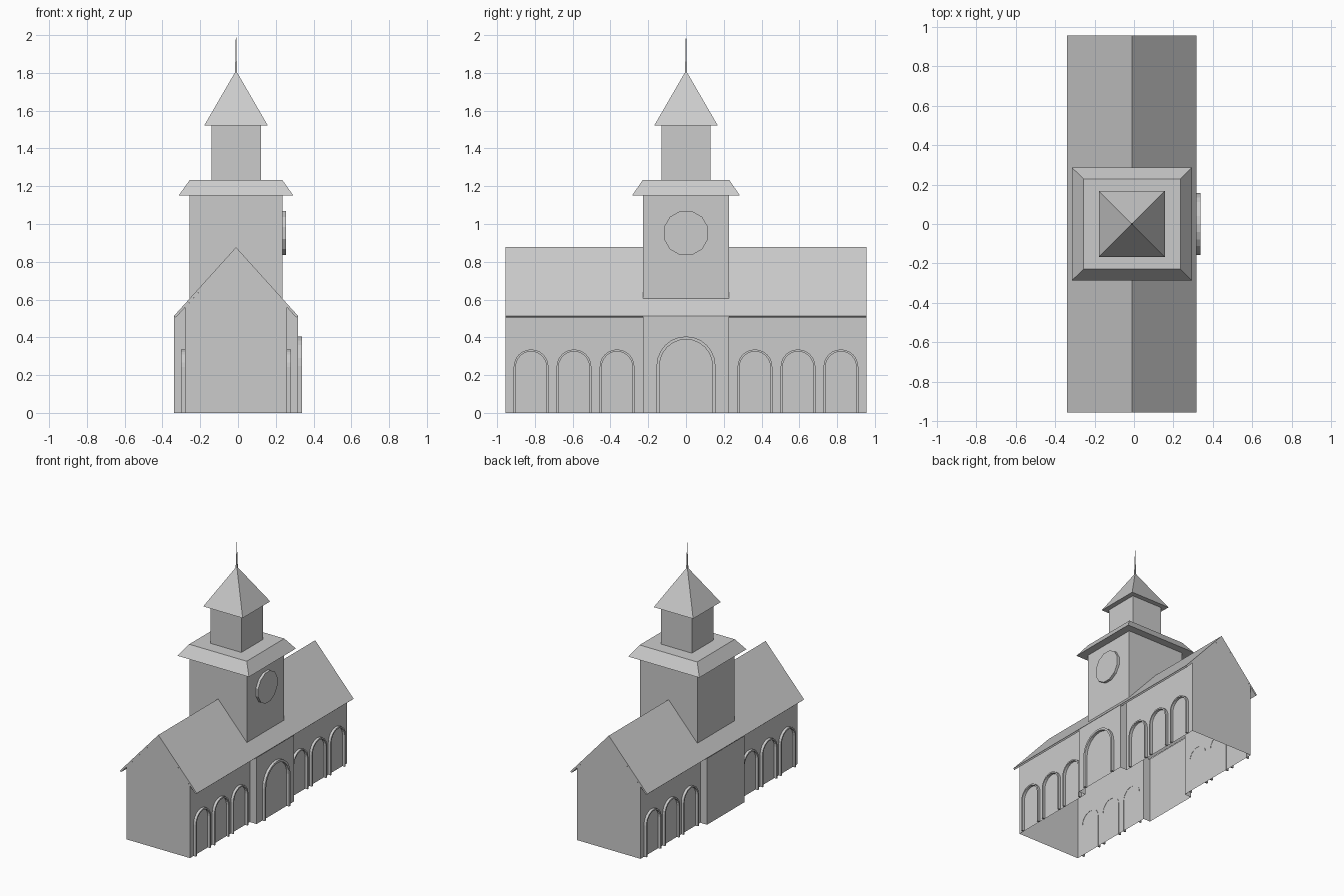
import bpy, bmesh
from math import pi, sin, cos, sqrt

if "Cube" in bpy.data.objects:
    bpy.data.objects.remove(bpy.data.objects["Cube"])

CX = -0.0105            # building axis (the porch frame sticks out to +x)
LEN = 0.955             # half length along y
WALL, EAVE, TOW = 0.27, 0.328, 0.227


def make(name, verts, faces):
    me = bpy.data.meshes.new(name)
    me.from_pydata(verts, [], faces)
    bm = bmesh.new()
    bm.from_mesh(me)
    bmesh.ops.remove_doubles(bm, verts=bm.verts, dist=1e-5)
    bmesh.ops.recalc_face_normals(bm, faces=bm.faces)
    bm.to_mesh(me)
    bm.free()
    ob = bpy.data.objects.new(name, me)
    ob.location.x = CX
    bpy.context.collection.objects.link(ob)
    return ob


def frustum(name, b, t, z0, z1, bottom=True):
    """Rectangular frustum from half sizes b=(x,y) to t=(x,y)."""
    c = [(-1, -1), (1, -1), (1, 1), (-1, 1)]
    v = [(i * b[0], j * b[1], z0) for i, j in c] + [(i * t[0], j * t[1], z1) for i, j in c]
    f = [(i, (i + 1) % 4, (i + 1) % 4 + 4, i + 4) for i in range(4)] + [(4, 5, 6, 7)]
    if bottom:
        f.append((3, 2, 1, 0))
    return make(name, v, f)


def arch_frame(name, yc, r, w, x0, x1, top, side, n=12):
    """Arched moulding standing on the ground against a side wall."""
    def outline(rad):
        pts = [(yc - rad, 0)]
        pts += [(yc - rad * cos(pi * i / n), top - r + rad * sin(pi * i / n)) for i in range(n + 1)]
        return pts + [(yc + rad, 0)]
    out, inn = outline(r), outline(r - w)
    v, f = [], []
    for (a, b), (c, d) in zip(out, inn):
        v += [(side * x0, a, b), (side * x1, a, b), (side * x1, c, d), (side * x0, c, d)]
    for i in range(len(out) - 1):
        for k in range(4):
            m = (k + 1) % 4
            f.append((4 * i + k, 4 * i + m, 4 * i + 4 + m, 4 * i + 4 + k))
    e = len(v) - 4
    f += [(0, 1, 2, 3), (e, e + 1, e + 2, e + 3)]
    return make(name, v, f)


# hall walls: open underneath, with a projecting centre bay on both sides
v, f = [], []


def face(*pts):
    f.append(tuple(range(len(v), len(v) + len(pts))))
    v.extend(pts)


WT = 0.558
for s in (-1, 1):
    y = s * LEN
    face((-WALL, y, 0), (WALL, y, 0), (WALL, y, WT), (0, y, 0.858), (-WALL, y, WT))
    x, xo = s * WALL, s * EAVE
    face((xo, -TOW, 0), (xo, TOW, 0), (xo, TOW, 0.512), (xo, -TOW, 0.512))
    for t in (-1, 1):
        face((x, t * TOW, 0), (x, t * LEN, 0), (x, t * LEN, WT), (x, t * TOW, WT))
        face((x, t * TOW, 0), (xo, t * TOW, 0), (xo, t * TOW, 0.512), (x, t * TOW, WT))
make("hall_walls", v, f)

# gabled roof slab
prof = [(-EAVE, 0.514), (0, 0.877), (EAVE, 0.514), (EAVE - 0.01, 0.505), (0, 0.858), (-EAVE + 0.01, 0.505)]
v = [(x, y, z) for y in (-LEN, LEN) for x, z in prof]
f = [(i, (i + 1) % 6, (i + 1) % 6 + 6, i + 6) for i in range(6)]
f += [q for o in (0, 6) for q in ((o, o + 1, o + 4, o + 5), (o + 1, o + 2, o + 3, o + 4))]
make("hall_roof", v, f)

# tower stages
frustum("tower", (0.245, TOW), (0.245, TOW), 0.6, 1.16, bottom=False)
frustum("tower_skirt_roof", (0.304, 0.286), (0.245, 0.229), 1.15, 1.233)
frustum("belfry", (0.131, 0.131), (0.131, 0.131), 1.23, 1.525, bottom=False)
c = 0.168
make("belfry_roof", [(-c, -c, 1.522), (c, -c, 1.522), (c, c, 1.522), (-c, c, 1.522), (0, 0, 1.812)],
     [(0, 1, 4), (1, 2, 4), (2, 3, 4), (3, 0, 4), (3, 2, 1, 0)])

# spire needle
frustum("spire_base", (0.006, 0.006), (0.003, 0.003), 1.795, 1.89)
frustum("spire_tip", (0.003, 0.003), (0.001, 0.001), 1.89, 2.0)

# clock disc on the +x tower face
n = 12
ring = [(0.121 * cos(2 * pi * (i + .5) / n), 0.952 + 0.121 * sin(2 * pi * (i + .5) / n)) for i in range(n)]
v = [(x, y, z) for x in (0.24, 0.265) for y, z in ring]
f = [(i, (i + 1) % n, (i + 1) % n + n, i + n) for i in range(n)]
f += [tuple(range(n)), tuple(range(n, 2 * n))]
make("clock_disc", v, f)

# arched mouldings: large entrance on +x, six windows along each side
arch_frame("entrance_arch", 0, 0.156, 0.016, EAVE - 0.002, 0.3485, 0.405, 1)
for s in (-1, 1):
    for t in (-1, 1):
        for yc in (0.365, 0.593, 0.82):
            arch_frame("window_arch", t * yc, 0.092, 0.011, WALL - 0.002, 0.29, 0.336, s)
